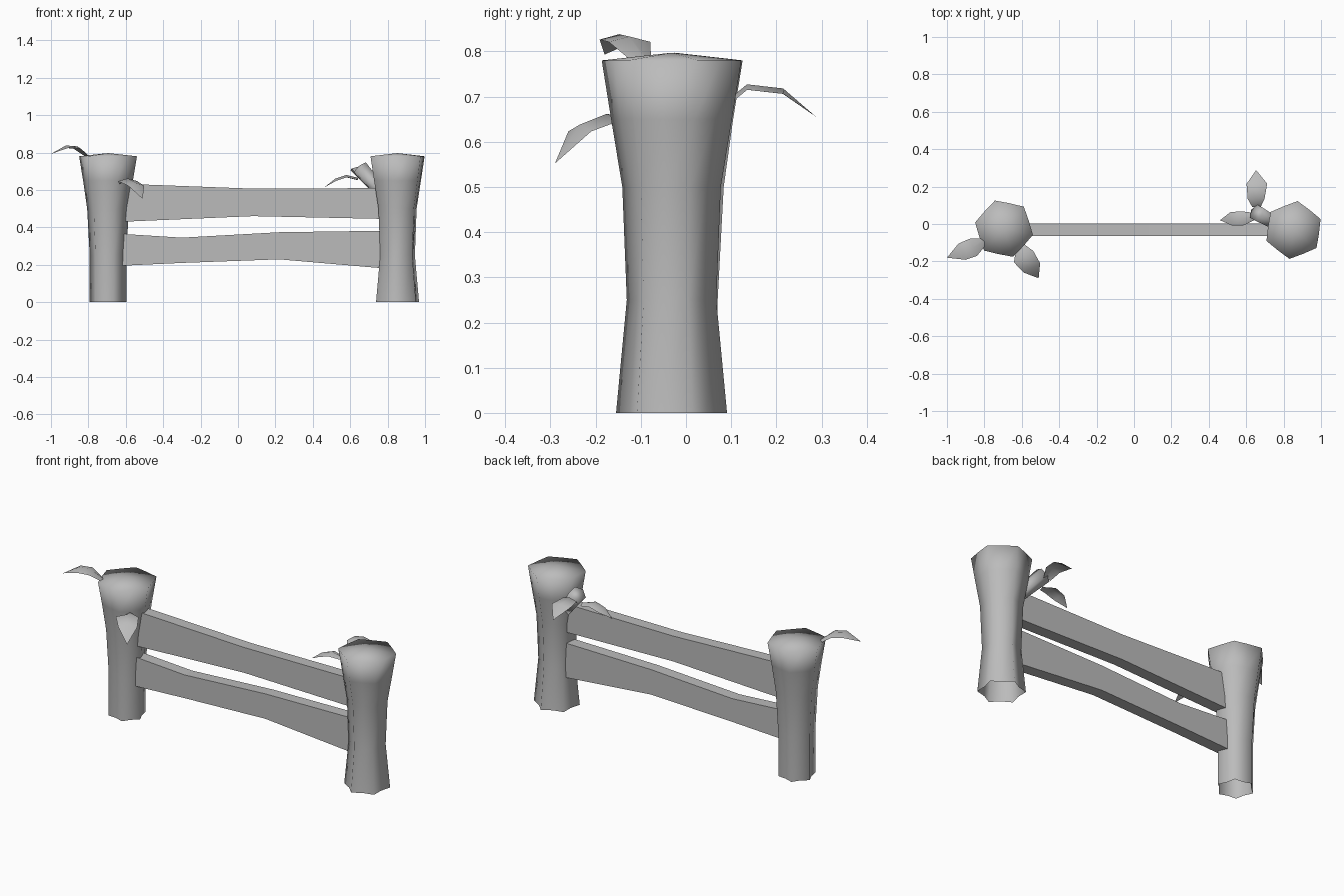
import bpy, bmesh, math
from mathutils import Vector

if "Cube" in bpy.data.objects:
    bpy.data.objects.remove(bpy.data.objects["Cube"], do_unlink=True)

grey = bpy.data.materials.new("plain grey")
grey.use_nodes = True
grey.diffuse_color = (0.5, 0.5, 0.5, 1)
grey.node_tree.nodes["Principled BSDF"].inputs["Base Color"].default_value = (0.5, 0.5, 0.5, 1)


def finish(name, bm, smooth):
    bmesh.ops.recalc_face_normals(bm, faces=bm.faces)
    for face in bm.faces:
        face.smooth = smooth
    mesh = bpy.data.meshes.new(name)
    bm.to_mesh(mesh)
    bm.free()
    mesh.materials.append(grey)
    obj = bpy.data.objects.new(name, mesh)
    bpy.context.collection.objects.link(obj)
    return obj


def bridge(bm, a, b):
    for i in range(len(a)):
        j = (i + 1) % len(a)
        bm.faces.new((a[i], a[j], b[j], b[i]))


# Posts: six-lobed, grooved at the foot, flaring to a hexagonal crown, open below
def post(name, centre, turn, radii):
    bm = bmesh.new()
    heights = (0, 0.25, 0.5, 0.65, 0.78)
    grooves = (0.8, 0.82, 0.87, 0.9, 0.88)
    rings = []
    for z, radius, groove in zip(heights, radii, grooves):
        ring = []
        for i in range(12):
            a = math.radians(turn + 30 * i)
            r = radius * (groove if i % 2 else 1)
            ring.append(bm.verts.new((centre[0] + r * math.cos(a), centre[1] + r * math.sin(a), z)))
        rings.append(ring)
    for low, high in zip(rings, rings[1:]):
        bridge(bm, low, high)
    peak = bm.verts.new((centre[0], centre[1], 0.797))
    crown = rings[-1]
    for i in range(12):
        bm.faces.new((crown[i], crown[(i + 1) % 12], peak))
    finish(name, bm, True)


post("right_post", (-0.695, -0.025), -12, (0.1, 0.1, 0.114, 0.136, 0.158))
post("left_post", (0.853, -0.032), 22, (0.124, 0.1, 0.11, 0.135, 0.156))


# Rails: hewn boards with uneven top and bottom edges
def rail(name, sections):
    bm = bmesh.new()
    loops = []
    for x, low, high in sections:
        loops.append([bm.verts.new((x, y, z)) for y, z in
                      ((-0.063, low), (0.004, low), (0.004, high), (-0.063, high))])
    for a, b in zip(loops, loops[1:]):
        bridge(bm, a, b)
    bm.faces.new(loops[0])
    bm.faces.new(loops[-1])
    finish(name, bm, False)


rail("upper_rail", ((-0.62, 0.43, 0.632), (-0.48, 0.436, 0.628), (0.08, 0.46, 0.607), (0.79, 0.445, 0.61)))
rail("lower_rail", ((-0.62, 0.195, 0.365), (-0.3, 0.21, 0.345), (0.22, 0.229, 0.374), (0.79, 0.18, 0.382)))


# Leaves: folded blades along a bent midrib, ending in a point
def leaf(name, midrib, widths, fold):
    bm = bmesh.new()
    points = [Vector(p) for p in midrib]
    run = points[-1] - points[0]
    side = Vector((-run.y, run.x, 0)).normalized()
    rows = []
    for p, w in zip(points, widths):
        rows.append([bm.verts.new(p + side * w * s - Vector((0, 0, fold * abs(s)))) for s in (-1, 0, 1)])
    tip = bm.verts.new(points[-1])
    for a, b in zip(rows, rows[1:]):
        for i in (0, 1):
            bm.faces.new((a[i], a[i + 1], b[i + 1], b[i]))
    for i in (0, 1):
        bm.faces.new((rows[-1][i], rows[-1][i + 1], tip))
    finish(name, bm, True)


leaf("crown_leaf", ((-0.8, -0.095, 0.785), (-0.86, -0.125, 0.833), (-0.92, -0.148, 0.838), (-1, -0.18, 0.793)),
     (0.02, 0.05, 0.047), 0.012)
leaf("front_leaf", ((-0.61, -0.12, 0.647), (-0.59, -0.175, 0.662), (-0.545, -0.235, 0.638), (-0.51, -0.29, 0.552)),
     (0.025, 0.06, 0.05), 0.015)
leaf("back_leaf", ((0.655, 0.09, 0.69), (0.653, 0.135, 0.727), (0.657, 0.215, 0.718), (0.653, 0.288, 0.655)),
     (0.022, 0.045, 0.055), 0.012)
leaf("side_leaf", ((0.64, 0.04, 0.665), (0.58, 0.03, 0.68), (0.52, 0.028, 0.66), (0.46, 0.02, 0.613)),
     (0.02, 0.038, 0.036), 0.012)


# Twig: short tapered stub leaning out of the left post
start, end = Vector((0.78, -0.01, 0.57)), Vector((0.655, 0.06, 0.715))
bm = bmesh.new()
bmesh.ops.create_cone(bm, cap_ends=True, segments=6, radius1=0.035, radius2=0.046, depth=(end - start).length)
twig = finish("twig", bm, True)
twig.location = (start + end) / 2
twig.rotation_euler = (end - start).to_track_quat("Z", "Y").to_euler()
